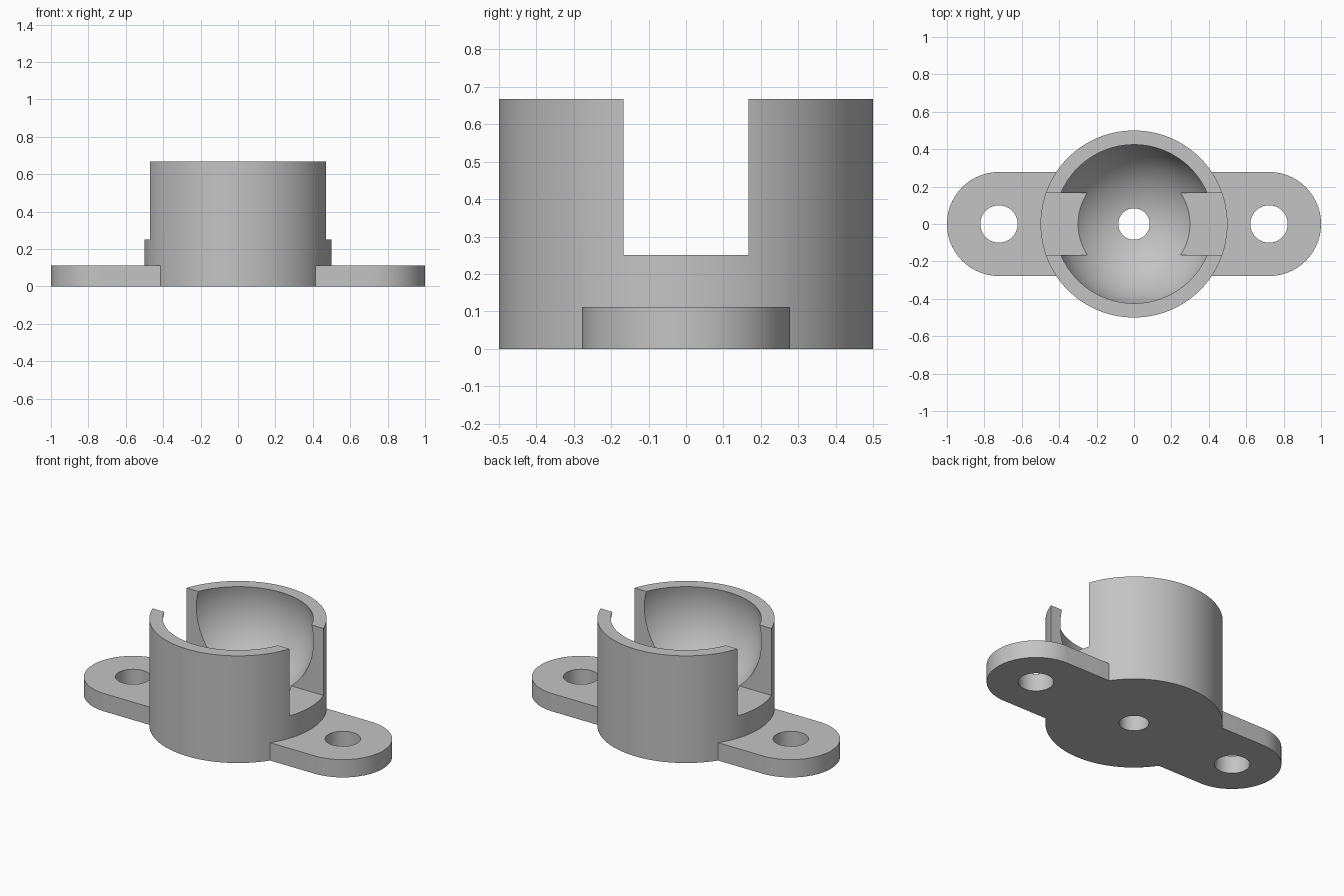
import bpy
import math

if "Cube" in bpy.data.objects:
    bpy.data.objects.remove(bpy.data.objects["Cube"], do_unlink=True)

RADIUS, HEIGHT = 0.5, 0.667
FLANGE_T, FLANGE_R, EAR_X = 0.111, 0.278, 0.722
SLOT_W, SLOT_Z = 0.333, 0.25

grey = bpy.data.materials.new("plain grey")
grey.use_nodes = True
color = (0.55, 0.55, 0.55, 1)
grey.diffuse_color = color
grey.node_tree.nodes["Principled BSDF"].inputs["Base Color"].default_value = color


def finish(name):
    ob = bpy.context.object
    ob.name = name
    ob.data.materials.append(grey)
    return ob


def cylinder(name, x, r, z0, z1, sides=96):
    bpy.ops.mesh.primitive_cylinder_add(
        vertices=sides, radius=r, depth=z1 - z0, location=(x, 0, (z0 + z1) / 2))
    return finish(name)


def box(name, sx, sy, z0, z1):
    bpy.ops.mesh.primitive_cube_add(size=1, location=(0, 0, (z0 + z1) / 2))
    ob = finish(name)
    ob.scale = (sx, sy, z1 - z0)
    return ob


def combine(target, tool, operation):
    mod = target.modifiers.new(tool.name, "BOOLEAN")
    mod.operation = operation
    mod.solver = "EXACT"
    mod.object = tool
    bpy.context.view_layer.objects.active = target
    bpy.ops.object.modifier_apply(modifier=mod.name)
    bpy.data.objects.remove(tool, do_unlink=True)


# Round cup
cup = cylinder("ball_socket_mount", 0, RADIUS, 0, HEIGHT, 128)

# Mounting flange with rounded ears
combine(cup, box("flange_bar", 2 * EAR_X, 2 * FLANGE_R, 0, FLANGE_T), "UNION")
for side in (-1, 1):
    combine(cup, cylinder("ear", side * EAR_X, FLANGE_R, 0, FLANGE_T), "UNION")

# Spherical seat for the ball
bpy.ops.mesh.primitive_uv_sphere_add(
    segments=96, ring_count=64, radius=0.436, location=(0, 0, 0.567))
combine(cup, finish("ball_cutter"), "DIFFERENCE")

# Slot across the cup
combine(cup, box("slot_cutter", 3, SLOT_W, SLOT_Z, 1), "DIFFERENCE")

# Screw holes and drain hole
for x, r in ((-EAR_X, 0.1), (EAR_X, 0.1), (0, 0.084)):
    combine(cup, cylinder("hole_cutter", x, r, -0.1, 0.3, 64), "DIFFERENCE")

bpy.ops.object.select_all(action="DESELECT")
cup.select_set(True)
bpy.context.view_layer.objects.active = cup
bpy.ops.object.shade_smooth_by_angle(angle=math.radians(30))
